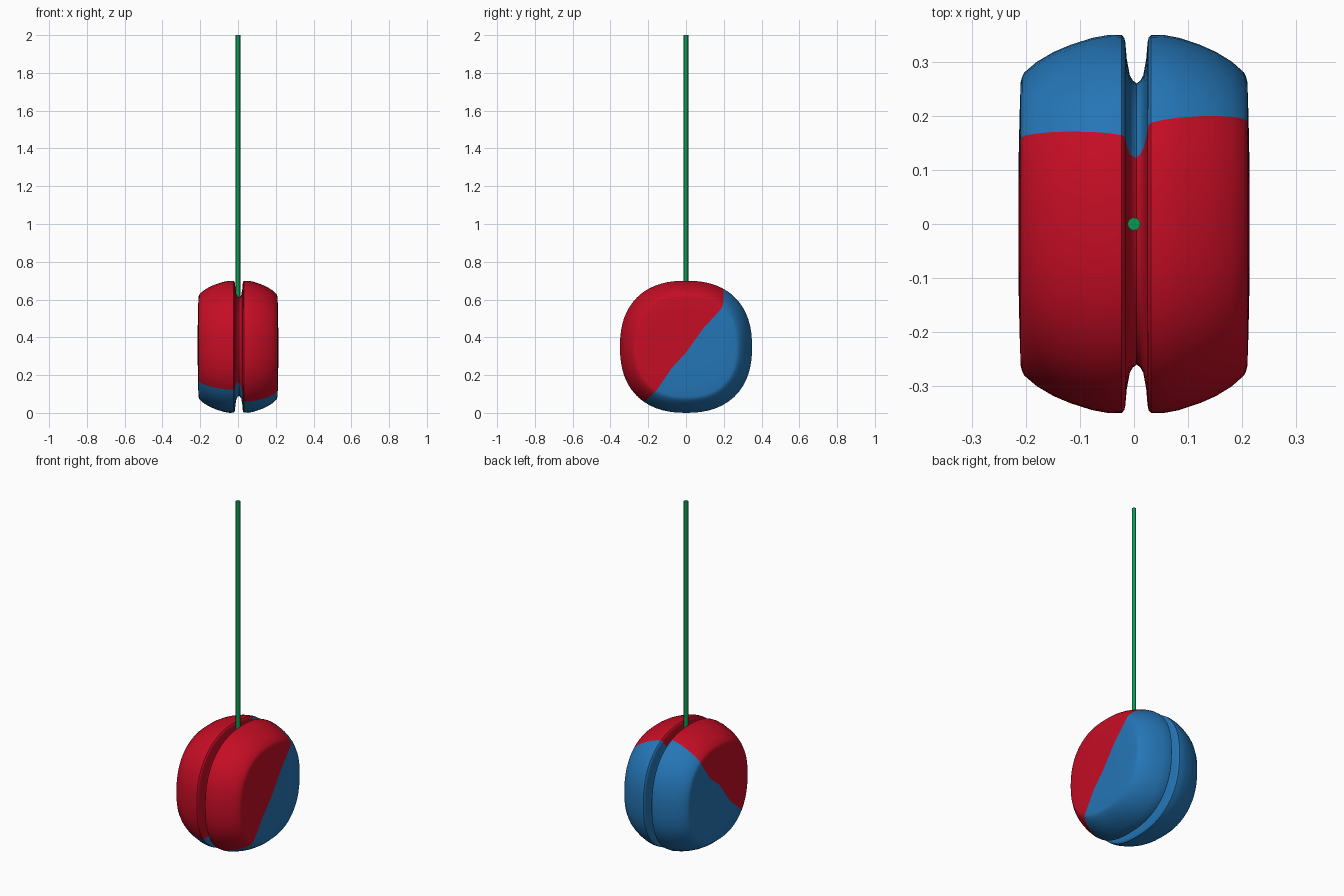
import bpy, bmesh, math

if "Cube" in bpy.data.objects:
    bpy.data.objects.remove(bpy.data.objects["Cube"])

def material(name, rgb):
    m = bpy.data.materials.new(name)
    m.diffuse_color = (*rgb, 1)
    m.use_nodes = True
    m.node_tree.nodes["Principled BSDF"].inputs["Base Color"].default_value = m.diffuse_color
    return m

red = material("red", (0.56, 0.004, 0.018))
blue = material("blue", (0.018, 0.18, 0.47))
green = material("green", (0.004, 0.31, 0.085))

N = 32          # segments in each colour sector
EXP = 2.35      # squareness of the cross-section
CZ = 0.35       # height of the axle

# half profile: distance from the groove, radius (face to groove bottom)
PROFILE = [(.213, .13), (.2115, .2), (.2095, .262), (.207, .272), (.203, .28),
           (.18, .30), (.15, .318), (.12, .331), (.08, .344), (.05, .3495),
           (.027, .349), (.0225, .344), (.0205, .335), (.018, .305),
           (.0125, .275), (.007, .265), (0, .26)]
# red sector start and end angles at face, rim and groove
SPLIT = {1: ((47, 236), (59, 232), (63, 224)),
         -1: ((55, 220), (63, 218), (63, 224))}
FACE_CENTRE = {1: -.03, -1: .05}


def sector(side, p):
    face, rim, groove = SPLIT[side]
    if p > .025:
        t = min(1, max(0, (.21 - p) / .18)) ** .6
        a, b = face, rim
    else:
        t = 1 - p / .025
        a, b = rim, groove
    return [a[i] + (b[i] - a[i]) * t for i in (0, 1)]


def ring(bm, side, p, r):
    """Squarish ring whose vertices line up with the colour boundary."""
    start, end = sector(side, p)
    x = side * p + .005 * (1 - p / .213)
    verts = []
    for i in range(2 * N):
        if i < N:
            a = start + (end - start) * i / N
        else:
            a = end + (start + 360 - end) * (i - N) / N
        c, s = math.cos(math.radians(a)), math.sin(math.radians(a))
        k = r / (abs(c) ** EXP + abs(s) ** EXP) ** (1 / EXP)
        verts.append(bm.verts.new((x, k * c, CZ + k * s)))
    return verts


# yo-yo body: one mesh swept through both halves
bm = bmesh.new()
rings = [ring(bm, -1, p, r) for p, r in PROFILE]
rings += [ring(bm, 1, p, r) for p, r in PROFILE[-2::-1]]
for a, b in zip(rings, rings[1:]):
    for i in range(2 * N):
        j = (i + 1) % (2 * N)
        bm.faces.new((a[i], a[j], b[j], b[i])).material_index = int(i >= N)
# flat side faces
for side, rg in ((-1, rings[0]), (1, rings[-1])):
    centre = bm.verts.new((side * .2135, 0, CZ + FACE_CENTRE[side]))
    for i in range(2 * N):
        f = bm.faces.new((rg[i], rg[(i + 1) % (2 * N)], centre))
        f.material_index = int(i >= N)
bmesh.ops.recalc_face_normals(bm, faces=bm.faces)
mesh = bpy.data.meshes.new("yoyo_body")
bm.to_mesh(mesh)
bm.free()
mesh.materials.append(red)
mesh.materials.append(blue)
body = bpy.data.objects.new("yoyo_body", mesh)
bpy.context.collection.objects.link(body)
bpy.context.view_layer.objects.active = body
body.select_set(True)
bpy.ops.object.shade_smooth_by_angle(angle=math.radians(35))
body.select_set(False)

# string rising from the groove
bpy.ops.mesh.primitive_cylinder_add(vertices=12, radius=.012, depth=1.4,
                                    location=(0, 0, 1.3))
string = bpy.context.object
string.name = "string"
string.data.materials.append(green)
bpy.ops.object.shade_smooth_by_angle(angle=math.radians(40))
